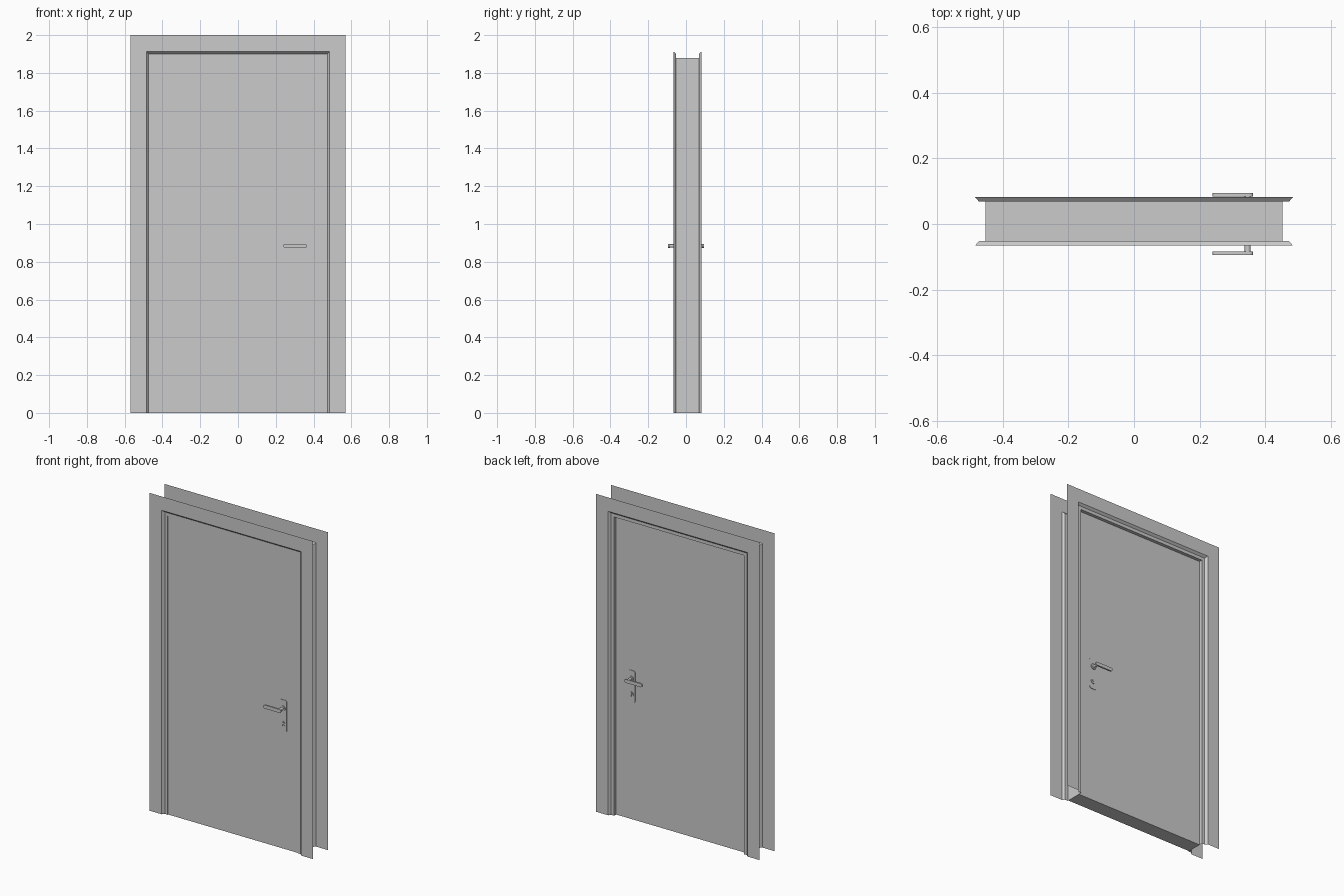
import bpy, bmesh, math

if "Cube" in bpy.data.objects:
    bpy.data.objects.remove(bpy.data.objects["Cube"])

W, H = 0.453, 1.88          # half width and height of the opening
DOOR_Y = 0.047              # half thickness of the door leaf


def finish(name, bm, recalc=True):
    if recalc:
        bmesh.ops.recalc_face_normals(bm, faces=bm.faces)
    me = bpy.data.meshes.new(name)
    bm.to_mesh(me)
    bm.free()
    ob = bpy.data.objects.new(name, me)
    bpy.context.collection.objects.link(ob)
    return ob


def smooth(ob):
    bpy.ops.object.select_all(action='DESELECT')
    bpy.context.view_layer.objects.active = ob
    ob.select_set(True)
    bpy.ops.object.shade_smooth_by_angle(angle=math.radians(35))


def rounded_prism(name, cx, cz, hx, hz, r, y0, y1, seg=8):
    """Rounded rectangle in the XZ plane, extruded from y0 to y1."""
    bm = bmesh.new()
    ring = []
    for q, (sx, sz) in enumerate(((1, 1), (-1, 1), (-1, -1), (1, -1))):
        for i in range(seg + 1):
            a = math.pi / 2 * (q + i / seg)
            ring.append(bm.verts.new((cx + sx * (hx - r) + r * math.cos(a), y0,
                                      cz + sz * (hz - r) + r * math.sin(a))))
    bmesh.ops.remove_doubles(bm, verts=ring, dist=1e-5)
    bm.verts.ensure_lookup_table()
    face = bm.faces.new(bm.verts[:])
    ext = bmesh.ops.extrude_face_region(bm, geom=[face], use_keep_orig=True)
    moved = [g for g in ext['geom'] if isinstance(g, bmesh.types.BMVert)]
    bmesh.ops.translate(bm, verts=moved, vec=(0, y1 - y0, 0))
    ob = finish(name, bm)
    smooth(ob)
    return ob


# Sheet-metal frame: (distance outward from opening, y), swept around the opening
profile = [(0.117, -0.066), (0.032, -0.066), (0.02, -0.052), (0, -0.052),
           (0, 0.068), (0.02, 0.068), (0.032, 0.082), (0.117, 0.082)]
bm = bmesh.new()
rows = []
for d, y in profile:
    top = H + d * 0.12 / 0.117
    rows.append([bm.verts.new(p) for p in ((-W - d, y, 0), (-W - d, y, top),
                                           (W + d, y, top), (W + d, y, 0))])
for a, b in zip(rows, rows[1:]):
    for i in range(3):
        bm.faces.new((a[i], a[i + 1], b[i + 1], b[i]))
finish("door_frame", bm, recalc=False)

# Door leaf
bm = bmesh.new()
bmesh.ops.create_cube(bm, size=1)
bmesh.ops.scale(bm, verts=bm.verts, vec=(2 * W, 2 * DOOR_Y, H))
bmesh.ops.translate(bm, verts=bm.verts, vec=(0, 0, H / 2))
finish("door_leaf", bm)

# Handle set on both faces
HX, HZ, KZ = 0.347, 0.884, 0.787
for side, s in (("front", -1), ("back", 1)):
    y = s * DOOR_Y
    rounded_prism(side + "_plate", HX, 0.837, 0.027, 0.1, 0.012, y, y + s * 0.003)
    rounded_prism(side + "_rosette", HX, HZ, 0.018, 0.018, 0.0179, y, y + s * 0.009)
    rounded_prism(side + "_stem", HX, HZ, 0.009, 0.009, 0.0089, y, s * 0.085)
    rounded_prism(side + "_lever", 0.302, HZ, 0.062, 0.011, 0.0109, s * 0.084, s * 0.094)
    rounded_prism(side + "_lock_ring", HX, KZ, 0.017, 0.017, 0.0169, y, y + s * 0.006)
    rounded_prism(side + "_lock_barrel", HX, KZ + 0.004, 0.008, 0.008, 0.0079, y, y + s * 0.009)
    rounded_prism(side + "_lock_slot", HX, KZ - 0.006, 0.003, 0.008, 0.0029, y, y + s * 0.009)
